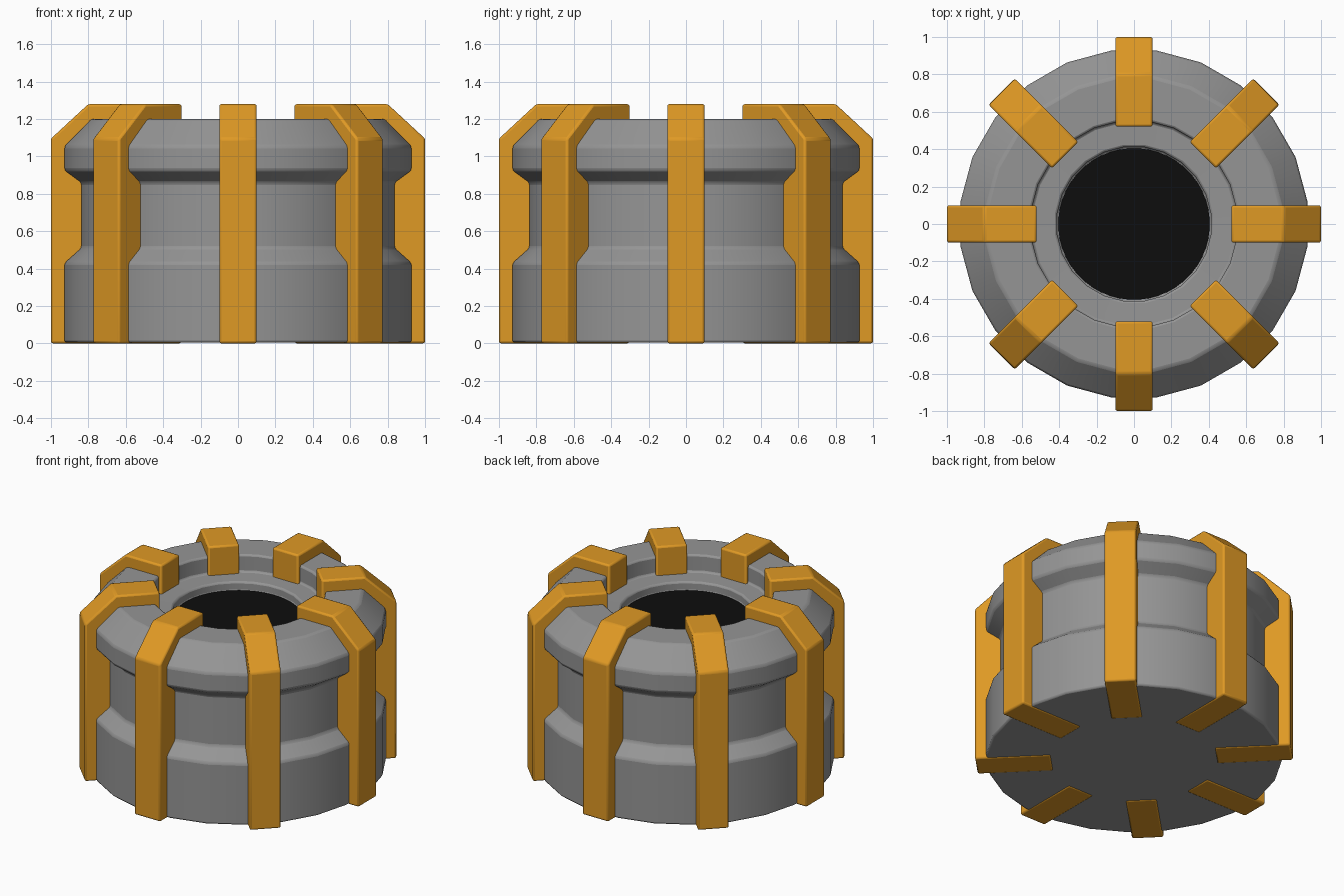
import bpy, bmesh, math
from mathutils import Matrix

if "Cube" in bpy.data.objects:
    bpy.data.objects.remove(bpy.data.objects["Cube"])


def material(name, rgb):
    m = bpy.data.materials.new(name)
    m.diffuse_color = (*rgb, 1)
    m.use_nodes = True
    m.node_tree.nodes["Principled BSDF"].inputs["Base Color"].default_value = m.diffuse_color
    return m


GREY = material("steel grey", (0.30, 0.30, 0.30))
ORANGE = material("warm orange", (0.74, 0.32, 0.018))
BLACK = material("black", (0.004, 0.004, 0.004))


def finish(bm, name, mat, bevel):
    bmesh.ops.recalc_face_normals(bm, faces=bm.faces[:])
    me = bpy.data.meshes.new(name)
    bm.to_mesh(me)
    bm.free()
    me.materials.append(mat)
    ob = bpy.data.objects.new(name, me)
    bpy.context.collection.objects.link(ob)
    if bevel:
        mod = ob.modifiers.new("soft edges", "BEVEL")
        mod.width = bevel
        mod.segments = 2
        mod.limit_method = 'ANGLE'
        mod.angle_limit = math.radians(25)
    bpy.ops.object.select_all(action='DESELECT')
    ob.select_set(True)
    bpy.context.view_layer.objects.active = ob
    bpy.ops.object.shade_smooth_by_angle(angle=math.radians(30))
    return ob


def lathe(profile, name, mat, sides, bevel=0):
    """Turn an (r, z) outline around z and cap both ends."""
    bm = bmesh.new()
    rings = []
    for r, z in profile:
        ring = []
        for i in range(sides):
            a = 2 * math.pi * (i + 0.5) / sides
            ring.append(bm.verts.new((r * math.cos(a), r * math.sin(a), z)))
        rings.append(ring)
    for lo, hi in zip(rings, rings[1:]):
        for i in range(sides):
            j = (i + 1) % sides
            bm.faces.new((lo[i], lo[j], hi[j], hi[i]))
    bm.faces.new(rings[0][::-1])
    bm.faces.new(rings[-1])
    return finish(bm, name, mat, bevel)


# Round housing with a waist groove, chamfered shoulder and sunken ledge
lathe([(0.935, 0.004), (0.935, 0.43), (0.845, 0.51), (0.845, 0.86),
       (0.935, 0.925), (0.935, 1.055), (0.79, 1.2), (0.555, 1.2),
       (0.555, 1.08), (0.415, 1.075), (0.415, 1.01)],
      "housing", GREY, 24, 0.012)

# Dark opening in the middle
lathe([(0.405, 0.95), (0.405, 1.02)], "dark_opening", BLACK, 48)

# Eight upright ribs wrapping over the shoulder
RIB = [(0.52, 0), (1.0, 0), (1.0, 1.095), (0.80, 1.28), (0.52, 1.28)]
for k in range(8):
    bm = bmesh.new()
    face = bm.faces.new([bm.verts.new((r, -0.1, z)) for r, z in RIB])
    ext = bmesh.ops.extrude_face_region(bm, geom=[face])
    new = [v for v in ext["geom"] if isinstance(v, bmesh.types.BMVert)]
    bmesh.ops.translate(bm, verts=new, vec=(0, 0.2, 0))
    bmesh.ops.rotate(bm, verts=bm.verts[:], cent=(0, 0, 0),
                     matrix=Matrix.Rotation(k * math.pi / 4, 3, 'Z'))
    finish(bm, f"rib_{k + 1}", ORANGE, 0.012)
